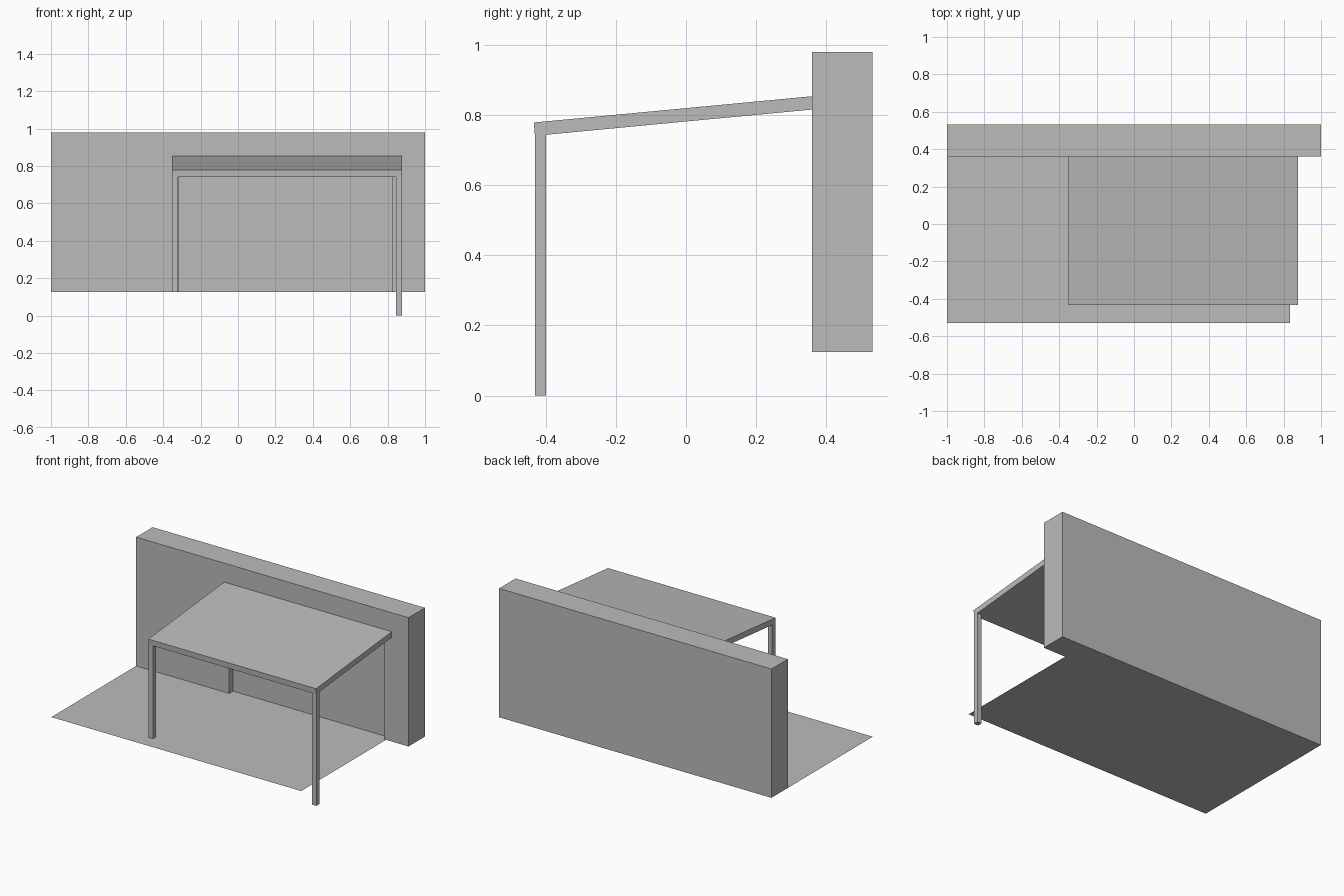
import bpy
import bmesh

default_cube = bpy.data.objects.get("Cube")
if default_cube:
    bpy.data.objects.remove(default_cube, do_unlink=True)

# Single plain grey
GREY = (0.5, 0.5, 0.5, 1.0)
grey = bpy.data.materials.new("plain_grey")
grey.use_nodes = True
grey.diffuse_color = GREY
grey.node_tree.nodes["Principled BSDF"].inputs["Base Color"].default_value = GREY

WALL_FRONT, WALL_BACK = 0.36, 0.532
RECESS_BACK = 0.40
RECESS_LEFT, RECESS_RIGHT = -0.317, 0.825
GROUND = 0.125


def prism(name, profile, offset):
    """Polygon face, extruded along the offset unless it is None."""
    bm = bmesh.new()
    face = bm.faces.new([bm.verts.new(p) for p in profile])
    if offset:
        result = bmesh.ops.extrude_face_region(bm, geom=[face], use_keep_orig=True)
        moved = [g for g in result["geom"] if isinstance(g, bmesh.types.BMVert)]
        bmesh.ops.translate(bm, verts=moved, vec=offset)
        bmesh.ops.recalc_face_normals(bm, faces=bm.faces)
    mesh = bpy.data.meshes.new(name)
    bm.to_mesh(mesh)
    bm.free()
    mesh.materials.append(grey)
    obj = bpy.data.objects.new(name, mesh)
    bpy.context.collection.objects.link(obj)
    return obj


def box(name, x, y, z):
    base = [(x[0], y[0], z[0]), (x[1], y[0], z[0]), (x[1], y[1], z[0]), (x[0], y[1], z[0])]
    return prism(name, base, (0, 0, z[1] - z[0]))


# House wall with a shallow door recess
wall = box("house_wall", (-1, 1), (WALL_FRONT, WALL_BACK), (GROUND, 0.98))
cutter = box("recess_cutter", (RECESS_LEFT, RECESS_RIGHT), (0.3, RECESS_BACK), (0.05, 0.79))
cutter.hide_render = True
cutter.hide_set(True)
cut = wall.modifiers.new("door_recess", "BOOLEAN")
cut.operation = "DIFFERENCE"
cut.solver = "EXACT"
cut.object = cutter
bpy.context.view_layer.objects.active = wall
bpy.ops.object.modifier_apply(modifier=cut.name)
bpy.data.objects.remove(cutter, do_unlink=True)

# Thin terrace sheet running into the recess
outline = [(-1, -0.53), (0.835, -0.53), (0.835, WALL_FRONT),
           (RECESS_RIGHT, WALL_FRONT), (RECESS_RIGHT, RECESS_BACK),
           (RECESS_LEFT, RECESS_BACK), (RECESS_LEFT, WALL_FRONT), (-1, WALL_FRONT)]
prism("terrace_floor", [(x, y, GROUND) for x, y in outline], None)

# Sloping canopy roof
side = [(-0.434, 0.779), (-0.431, 0.741), (WALL_FRONT, 0.816), (WALL_FRONT, 0.854)]
prism("canopy_roof", [(-0.354, y, z) for y, z in side], (1.231, 0, 0))

# Front posts: one on the terrace, one reaching the lower ground
for name, x, foot in (("right_post", -0.354, GROUND), ("left_post", 0.845, 0)):
    box(name, (x, x + 0.032), (-0.431, -0.399), (foot, 0.743))
